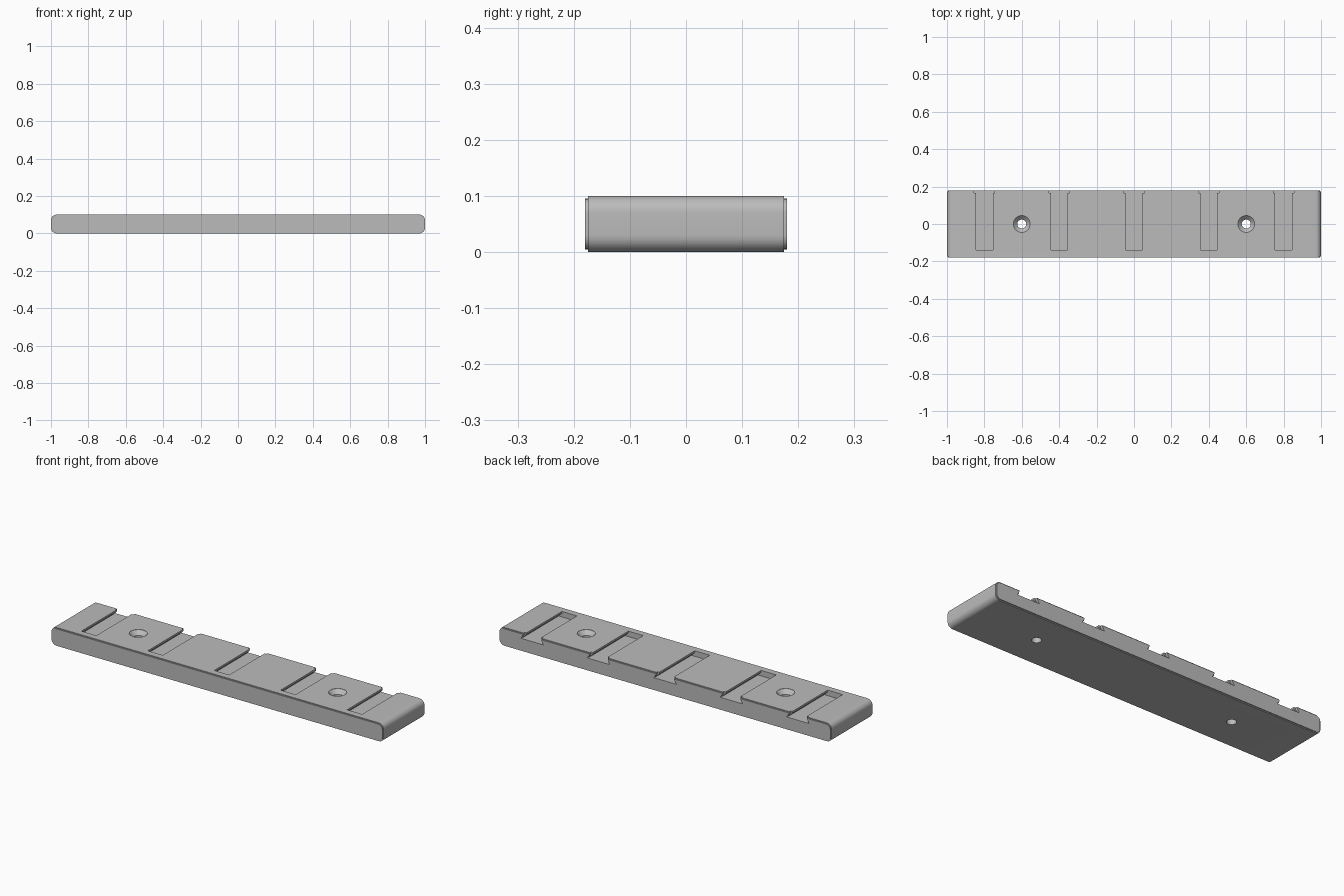
import bpy
import bmesh
from math import sin, cos, pi, radians

if "Cube" in bpy.data.objects:
    bpy.data.objects.remove(bpy.data.objects["Cube"], do_unlink=True)

LENGTH, DEPTH, HEIGHT = 2.0, 0.36, 0.10
STEP = 0.005          # small rebate around the front and back faces
CORNER = 0.03         # rounded end corners

grey = bpy.data.materials.new("plain_grey")
grey.use_nodes = True
grey.diffuse_color = (0.5, 0.5, 0.5, 1)
grey.node_tree.nodes["Principled BSDF"].inputs["Base Color"].default_value = (0.5, 0.5, 0.5, 1)


def finish(name, bm):
    bmesh.ops.recalc_face_normals(bm, faces=bm.faces)
    mesh = bpy.data.meshes.new(name)
    bm.to_mesh(mesh)
    bm.free()
    mesh.materials.append(grey)
    obj = bpy.data.objects.new(name, mesh)
    bpy.context.collection.objects.link(obj)
    return obj


def loft(name, rings):
    """Join equal rings of points into one closed solid."""
    bm = bmesh.new()
    loops = [[bm.verts.new(p) for p in ring] for ring in rings]
    for a, b in zip(loops, loops[1:]):
        for i in range(len(a)):
            j = (i + 1) % len(a)
            bm.faces.new((a[i], a[j], b[j], b[i]))
    bm.faces.new(loops[0])
    bm.faces.new(loops[-1])
    return finish(name, bm)


def rounded_ring(y, inset):
    """Bar outline in the xz plane, shrunk by inset."""
    radius = CORNER - inset
    x, z = LENGTH / 2 - CORNER, HEIGHT / 2 - CORNER
    ring = []
    for q, (sx, sz) in enumerate([(1, 1), (-1, 1), (-1, -1), (1, -1)]):
        for k in range(9):
            a = (q + k / 8) * pi / 2
            ring.append((sx * x + radius * cos(a), y, HEIGHT / 2 + sz * z + radius * sin(a)))
    return ring


# Bar with a stepped front and back edge
back = DEPTH / 2
inner = back - STEP
bar = loft("mounting_bar", [rounded_ring(-back, STEP), rounded_ring(-inner, STEP),
                            rounded_ring(-inner, 0), rounded_ring(inner, 0),
                            rounded_ring(inner, STEP), rounded_ring(back, STEP)])


def dovetail(name, x, top, floor, y0):
    """Undercut slot cutter with a short upright lip, open at the back."""
    half = [(floor, 0.07), (top, 0.09), (top, 0.12)]
    outline = half + [(-w, z) for w, z in reversed(half)]
    return loft(name, [[(x + w, y, z) for w, z in outline] for y in (y0, 0.2)])


def circle(x, r, z):
    return [(x + r * cos(i * pi / 24), r * sin(i * pi / 24), z) for i in range(48)]


# Five slots with wider mouths, and two countersunk screw holes
cutters = []
for i in range(5):
    x = -0.8 + 0.4 * i
    cutters.append(dovetail("slot_cutter", x, 0.045, 0.065, -0.14))
    cutters.append(dovetail("slot_mouth_cutter", x, 0.055, 0.0675, 0.165))
for x in (-0.6, 0.6):
    cutters.append(loft("screw_hole_cutter", [circle(x, 0.024, -0.05), circle(x, 0.024, 0.078),
                                              circle(x, 0.045, 0.099), circle(x, 0.045, 0.15)]))

bpy.context.view_layer.objects.active = bar
bar.select_set(True)
for cutter in cutters:
    mod = bar.modifiers.new("cut", 'BOOLEAN')
    mod.operation = 'DIFFERENCE'
    mod.solver = 'EXACT'
    mod.object = cutter
    bpy.ops.object.modifier_apply(modifier=mod.name)
    bpy.data.objects.remove(cutter, do_unlink=True)

# Smooth the curved surfaces, keep the edges sharp
bpy.ops.object.select_all(action='DESELECT')
bar.select_set(True)
bpy.ops.object.shade_smooth_by_angle(angle=radians(30))
